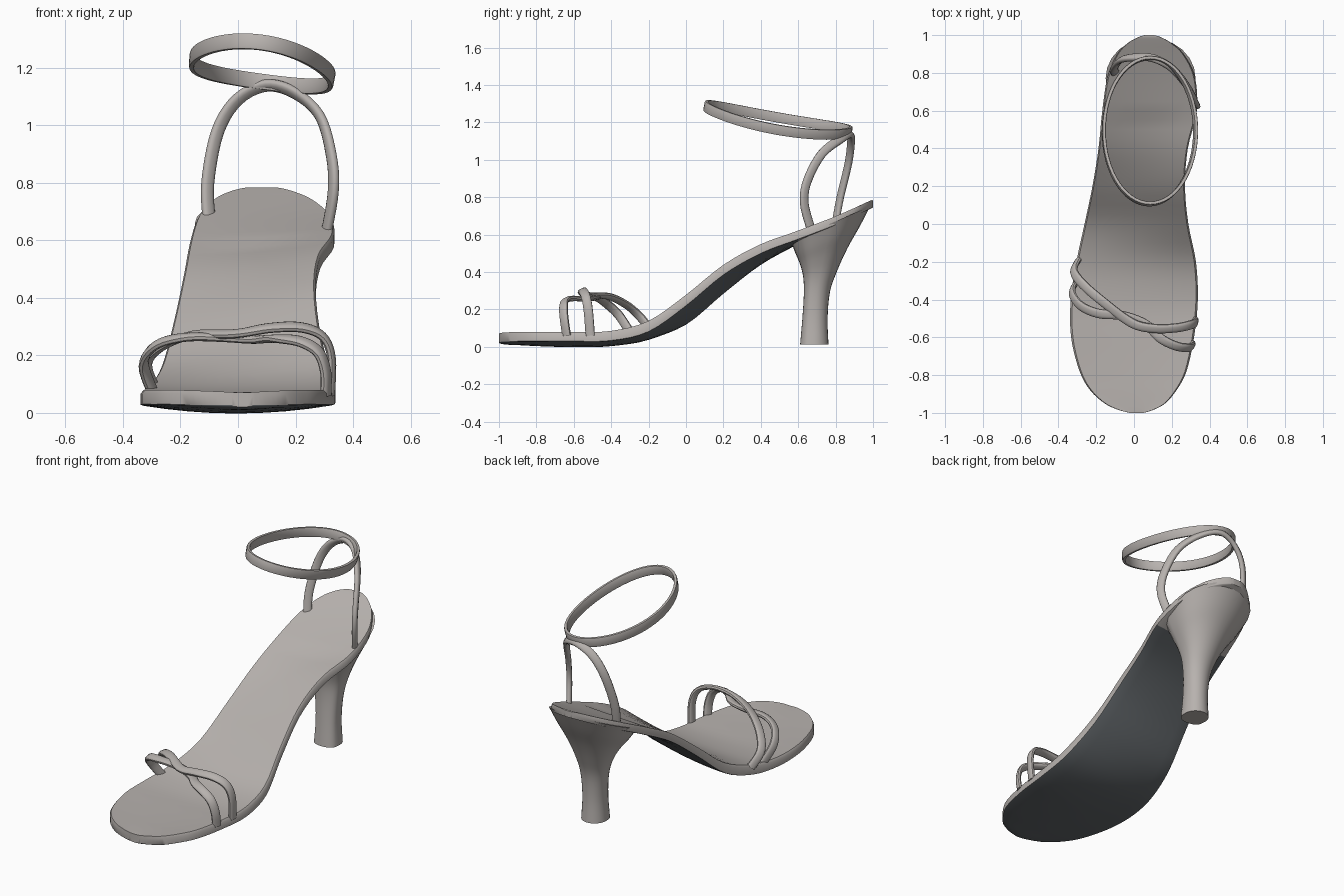
import bpy, bmesh, math
from mathutils import Vector


def material(name, col):
    m = bpy.data.materials.new(name)
    m.diffuse_color = (*col, 1)
    return m


GREY = material("warm grey", (0.475, 0.445, 0.425))
DARK = material("dark underside", (0.12, 0.133, 0.143))


def spline(rows, steps, closed=False):
    """Catmull-Rom through rows of numbers."""
    n, out = len(rows), []
    get = (lambda i: rows[i % n]) if closed else (lambda i: rows[min(max(i, 0), n - 1)])
    for i in range(n if closed else n - 1):
        for s in range(steps):
            t = s / steps
            out.append([0.5 * (2 * b + (c - a) * t + (2 * a - 5 * b + 4 * c - d) * t * t
                               + (3 * b - a - 3 * c + d) * t ** 3)
                        for a, b, c, d in zip(get(i - 1), get(i), get(i + 1), get(i + 2))])
    if not closed:
        out.append(list(rows[-1]))
    return out


def loft(name, rings, closed=False, dark=(), angle=40):
    """Skin equal-sized rings; dark columns ahead of the heel get the dark material."""
    bm = bmesh.new()
    vs = [[bm.verts.new(p) for p in r] for r in rings]
    k, n = len(vs[0]), len(vs)
    for i in range(n if closed else n - 1):
        a, b = vs[i], vs[(i + 1) % n]
        for j in range(k):
            f = bm.faces.new((a[j], a[(j + 1) % k], b[(j + 1) % k], b[j]))
            f.material_index = 1 if j in dark and a[j].co.y < 0.58 else 0
    if not closed:
        bm.faces.new(vs[0])
        bm.faces.new(vs[-1])
    bmesh.ops.recalc_face_normals(bm, faces=bm.faces)
    me = bpy.data.meshes.new(name)
    bm.to_mesh(me)
    bm.free()
    ob = bpy.data.objects.new(name, me)
    bpy.context.collection.objects.link(ob)
    me.materials.append(GREY)
    if dark:
        me.materials.append(DARK)
    bpy.ops.object.select_all(action='DESELECT')
    ob.select_set(True)
    bpy.context.view_layer.objects.active = ob
    bpy.ops.object.shade_smooth_by_angle(angle=math.radians(angle))
    return ob


def strap(name, pts, width, thick, center, closed=False, steps=5, power=0.75, sides=12):
    """Sweep a flattened section, its thin side facing away from center."""
    ps = [Vector(p) for p in spline(pts, steps, closed)]
    n, rings = len(ps), []
    for i, p in enumerate(ps):
        if closed:
            t = ps[(i + 1) % n] - ps[i - 1]
        else:
            t = ps[min(i + 1, n - 1)] - ps[max(i - 1, 0)]
        t.normalize()
        o = p - Vector(center)
        o = (o - t * o.dot(t)).normalized()
        s = t.cross(o)
        ring = []
        for k in range(sides):
            a = 2 * math.pi * (k + 0.5) / sides
            c, d = math.cos(a), math.sin(a)
            ring.append(p + s * math.copysign(abs(c) ** power, c) * width / 2
                        + o * math.copysign(abs(d) ** power, d) * thick / 2)
        rings.append(ring)
    return loft(name, rings, closed)


# Sole: y, left x, right x, top z, rim thickness, underside bulge, drop of the left edge
stations = [
    (-1.00, -0.02, 0.05, 0.072, 0.045, 0.005, 0),
    (-0.985, -0.08, 0.10, 0.075, 0.048, 0.010, 0),
    (-0.95, -0.155, 0.165, 0.078, 0.050, 0.015, 0),
    (-0.88, -0.232, 0.225, 0.080, 0.050, 0.020, 0),
    (-0.78, -0.288, 0.278, 0.080, 0.050, 0.025, 0),
    (-0.60, -0.333, 0.318, 0.080, 0.050, 0.030, 0),
    (-0.40, -0.335, 0.338, 0.086, 0.052, 0.026, 0.005),
    (-0.20, -0.305, 0.328, 0.140, 0.058, 0.022, 0.035),
    (0.00, -0.262, 0.288, 0.280, 0.060, 0.020, 0.100),
    (0.20, -0.220, 0.270, 0.440, 0.055, 0.015, 0.100),
    (0.40, -0.188, 0.285, 0.550, 0.050, 0.012, 0.060),
    (0.60, -0.168, 0.333, 0.622, 0.046, 0.008, 0.025),
    (0.78, -0.140, 0.322, 0.690, 0.045, 0.005, 0.005),
    (0.90, -0.088, 0.262, 0.742, 0.043, 0.003, 0),
    (0.96, -0.030, 0.195, 0.770, 0.042, 0.002, 0),
    (0.99, 0.025, 0.140, 0.783, 0.040, 0.001, 0),
    (1.00, 0.060, 0.105, 0.783, 0.035, 0.001, 0),
]
top_u = [-0.97, -0.75, -0.5, -0.25, 0, 0.25, 0.5, 0.75, 0.97]
rings = []
for y, l, r, z, th, bulge, drop in spline(stations, 4):
    c, h = (l + r) / 2, (r - l) / 2
    dish = 0.04 * h if y < 0.6 else 0.0

    def at(u, dz):
        return (c + u * h, y, z - drop * (1 - u) / 2 + dz)
    ring = [at(u, -dish * (1 - u * u)) for u in top_u]
    ring += [at(1, -0.012), at(1, -th)]
    ring += [at(-u, -th - 0.002 - bulge * (1 - u * u)) for u in top_u]
    ring += [at(-1, -th), at(-1, -0.012)]
    rings.append(ring)
loft("sole", rings, dark=range(10, 20), angle=50)

# Heel: front y, front z, back y, back z, half width, centre x
heel = [
    (0.56, 0.565, 0.985, 0.752, 0.238, 0.088),
    (0.585, 0.50, 0.93, 0.645, 0.195, 0.095),
    (0.61, 0.44, 0.865, 0.53, 0.145, 0.105),
    (0.627, 0.37, 0.81, 0.41, 0.103, 0.113),
    (0.63, 0.28, 0.77, 0.295, 0.077, 0.12),
    (0.622, 0.15, 0.757, 0.15, 0.067, 0.123),
    (0.61, 0.012, 0.762, 0.012, 0.074, 0.124),
]
rings = []
for fy, fz, by, bz, hw, cx in spline(heel, 4):
    ring = []
    for k in range(24):
        a = 2 * math.pi * k / 24
        c, d = math.cos(a), math.sin(a)
        # flatter at the front, round at the back
        v = math.copysign(abs(d) ** (0.55 if d < 0 else 1), d)
        t = (v + 1) / 2
        ring.append((cx + hw * c, fy + (by - fy) * t, fz + (bz - fz) * t))
    rings.append(ring)
loft("heel", rings, angle=45)

# Crossing toe straps
strap("toe_strap_rear", [
    (-0.295, -0.19, 0.09), (-0.318, -0.25, 0.165), (-0.27, -0.32, 0.225),
    (-0.16, -0.415, 0.270), (-0.01, -0.525, 0.275), (0.11, -0.553, 0.295),
    (0.22, -0.55, 0.297), (0.295, -0.535, 0.265), (0.325, -0.522, 0.19),
    (0.322, -0.512, 0.06)], 0.05, 0.028, (0, -0.45, 0.06))
strap("toe_strap_front", [
    (-0.295, -0.295, 0.07), (-0.328, -0.36, 0.17), (-0.285, -0.43, 0.235),
    (-0.19, -0.473, 0.262), (-0.06, -0.485, 0.262), (0.06, -0.53, 0.255),
    (0.14, -0.605, 0.258), (0.22, -0.645, 0.247), (0.28, -0.655, 0.21),
    (0.305, -0.65, 0.14), (0.305, -0.638, 0.06)], 0.05, 0.028, (0, -0.45, 0.06))

# Loop behind the foot, from the seat up to the ankle band
strap("heel_loop", [
    (-0.10, 0.80, 0.665), (-0.105, 0.825, 0.80), (-0.07, 0.868, 0.98),
    (0.00, 0.882, 1.09), (0.10, 0.878, 1.138), (0.20, 0.825, 1.11),
    (0.285, 0.725, 1.03), (0.325, 0.65, 0.89), (0.331, 0.632, 0.77),
    (0.308, 0.668, 0.63)], 0.048, 0.03, (0.1, 0.5, 0.8))

# Tilted ankle band
band = []
for k in range(20):
    a = 2 * math.pi * k / 20
    c, s = math.cos(a), math.sin(a)
    band.append((0.083 + 0.243 * c, 0.492 + 0.386 * s,
                 1.193 - 0.033 * c - 0.068 * s + 0.026 * s * s))
strap("ankle_band", band, 0.055, 0.02, (0.083, 0.492, 1.21),
      closed=True, steps=3, power=0.35, sides=8)
